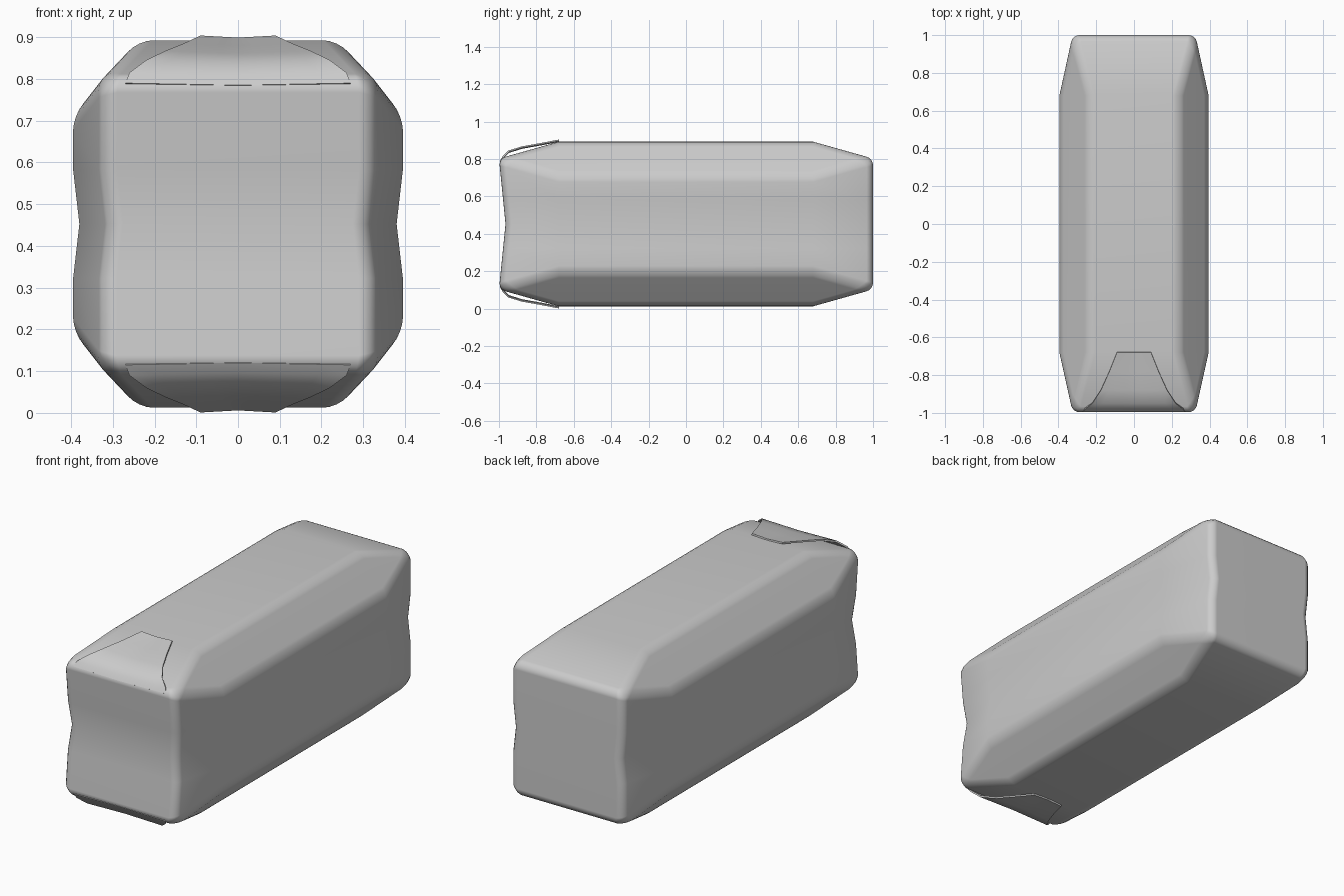
import bpy, bmesh

cube = bpy.data.objects.get("Cube")
if cube:
    bpy.data.objects.remove(cube, do_unlink=True)

MID = 0.4525  # height of the long axis

grey = bpy.data.materials.new("plain grey")
grey.use_nodes = True
grey.diffuse_color = (0.6, 0.6, 0.6, 1)
grey.node_tree.nodes["Principled BSDF"].inputs["Base Color"].default_value = (0.6, 0.6, 0.6, 1)


def finish(bm, name):
    bmesh.ops.recalc_face_normals(bm, faces=bm.faces)
    mesh = bpy.data.meshes.new(name)
    bm.to_mesh(mesh)
    bm.free()
    mesh.materials.append(grey)
    for p in mesh.polygons:
        p.use_smooth = True
    ob = bpy.data.objects.new(name, mesh)
    bpy.context.collection.objects.link(ob)
    return ob


def ring(corner_top, corner_side, waist):
    """Octagon outline with pinched sides, as (x, height from axis)."""
    (tx, tz), (sx, sz) = corner_top, corner_side
    right = [(tx, tz), (sx, sz), (sx, 0.13), (waist, 0), (sx, -0.13), (sx, -sz), (tx, -tz)]
    return right + [(-x, z) for x, z in reversed(right)]


# carton body: octagonal middle running into rectangular ends
middle = ring((0.24, 0.44), (0.395, 0.26), 0.38)
end = ring((0.325, 0.35), (0.325, 0.35), 0.31)
bm = bmesh.new()
rings = []
for y, outline in ((-1, end), (-0.68, middle), (0.68, middle), (1, end)):
    row = []
    for x, z in outline:
        # the front end is dented along its waist
        dent = 0.035 * (1 - abs(z) / 0.35) if y == -1 else 0
        row.append(bm.verts.new((x, y + dent, MID + z)))
    rings.append(row)
for a, b in zip(rings, rings[1:]):
    for i in range(len(a)):
        j = (i + 1) % len(a)
        bm.faces.new((a[i], a[j], b[j], b[i]))
# end panels as horizontal strips
n = len(middle)
for row in (rings[0], rings[-1]):
    for i in range(n // 2 - 1):
        bm.faces.new((row[i], row[i + 1], row[n - 2 - i], row[n - 1 - i]))
bmesh.ops.remove_doubles(bm, verts=bm.verts, dist=0.0001)
body = finish(bm, "carton_body")
bevel = body.modifiers.new("soft edges", "BEVEL")
bevel.width = 0.035
bevel.segments = 4
bevel.limit_method = "ANGLE"
bevel.angle_limit = 0.38
body.modifiers.new("even shading", "WEIGHTED_NORMAL").keep_sharp = True


# folded end flaps: tapering sheets slightly lifted off the body
profile = [(-0.995, 0.27, 0.79), (-0.98, 0.26, 0.815), (-0.95, 0.22, 0.845),
           (-0.88, 0.175, 0.867), (-0.78, 0.13, 0.885), (-0.68, 0.09, 0.904)]
for name, side in (("top_flap", 1), ("bottom_flap", -1)):
    bm = bmesh.new()
    grid = []
    for y, half, z in profile:
        row = []
        for k in range(-4, 5):
            t = k / 4
            sag = 0.005 * (1 - abs(t))
            row.append(bm.verts.new((half * t, y, MID + side * (z - sag - MID))))
        grid.append(row)
    for a, b in zip(grid, grid[1:]):
        for i in range(8):
            bm.faces.new((a[i], a[i + 1], b[i + 1], b[i]))
    # thin shell hanging down towards the body
    bmesh.ops.recalc_face_normals(bm, faces=bm.faces)
    if sum(f.normal.z for f in bm.faces) * side < 0:
        bmesh.ops.reverse_faces(bm, faces=bm.faces)
    bmesh.ops.solidify(bm, geom=bm.faces[:], thickness=0.008)
    flap = finish(bm, name)
    bpy.ops.object.select_all(action="DESELECT")
    flap.select_set(True)
    bpy.context.view_layer.objects.active = flap
    bpy.ops.object.shade_smooth_by_angle(angle=0.8)
